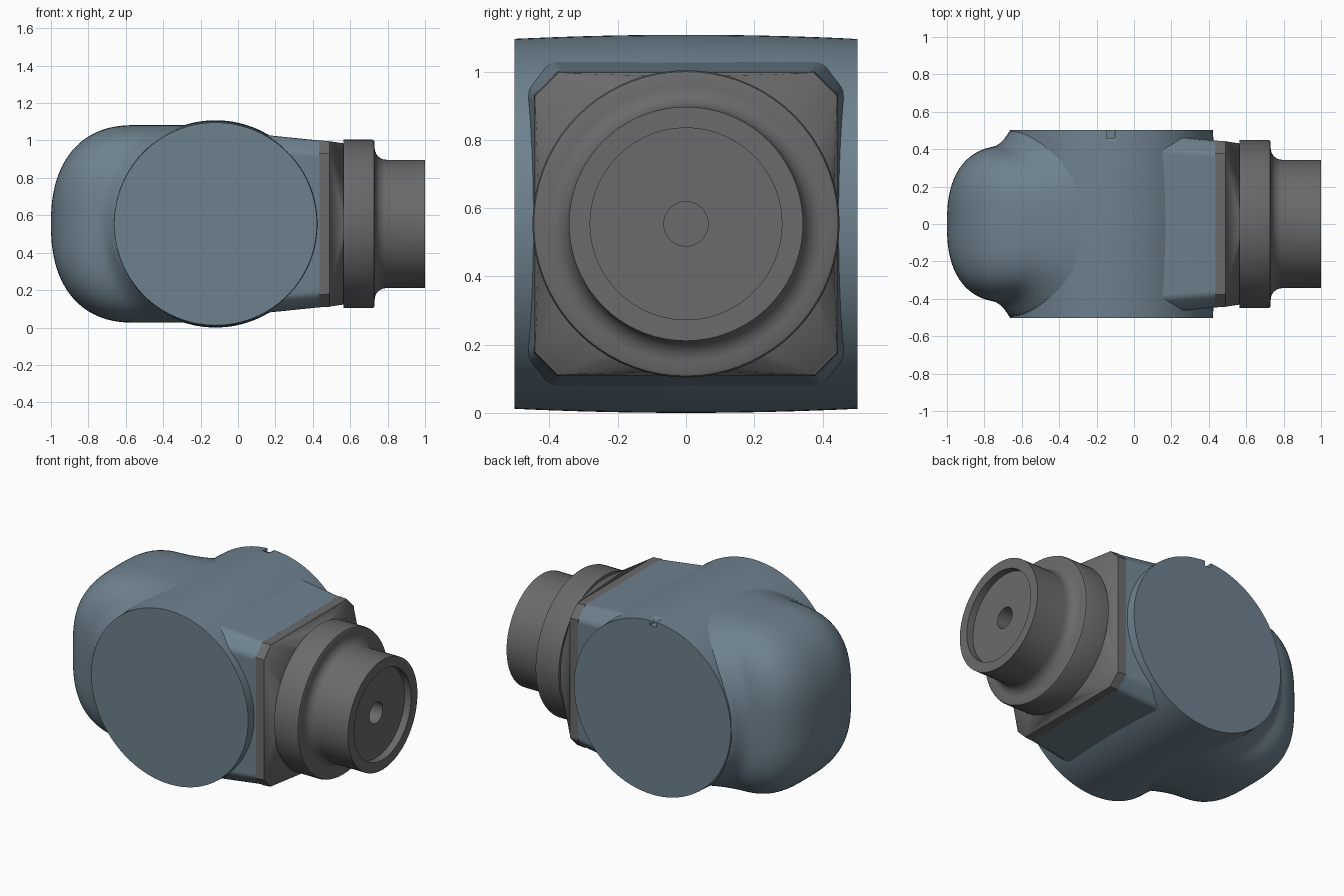
import bpy, bmesh, math
from math import cos, sin, pi, hypot
from mathutils import Vector

if "Cube" in bpy.data.objects:
    bpy.data.objects.remove(bpy.data.objects["Cube"])

CZ = 0.554          # height of the shared centre line
CX = -0.12          # drum axis position
SHELL = bpy.data.materials.new("blue_grey_shell")
SHELL.diffuse_color = (0.155, 0.222, 0.272, 1)
SHELL.use_nodes = True
SHELL.node_tree.nodes["Principled BSDF"].inputs["Base Color"].default_value = SHELL.diffuse_color
METAL = bpy.data.materials.new("dark_grey_metal")
METAL.diffuse_color = (0.145, 0.145, 0.145, 1)
METAL.use_nodes = True
METAL.node_tree.nodes["Principled BSDF"].inputs["Base Color"].default_value = METAL.diffuse_color


def finish(name, bm, mat=None, angle=30):
    """Turn a bmesh into an object: flat caps, smooth sides, sharp edges kept."""
    bmesh.ops.recalc_face_normals(bm, faces=bm.faces)
    for f in bm.faces:
        f.smooth = len(f.verts) <= 4
    for e in bm.edges:
        e.smooth = e.calc_face_angle(0) < math.radians(angle)
    me = bpy.data.meshes.new(name)
    bm.to_mesh(me)
    bm.free()
    ob = bpy.data.objects.new(name, me)
    bpy.context.collection.objects.link(ob)
    if mat:
        me.materials.append(mat)
    return ob


def loft(name, rings, mat=None, angle=30):
    """Skin equal-length rings of points and cap both ends."""
    bm = bmesh.new()
    vs = [[bm.verts.new(p) for p in r] for r in rings]
    n = len(vs[0])
    for a, b in zip(vs, vs[1:]):
        for i in range(n):
            bm.faces.new((a[i], a[(i + 1) % n], b[(i + 1) % n], b[i]))
    bm.faces.new(vs[0])
    bm.faces.new(vs[-1])
    return finish(name, bm, mat, angle)


def circle_x(x, r, n=72):
    return [(x, r * cos(2 * pi * i / n), CZ + r * sin(2 * pi * i / n)) for i in range(n)]


def circle_y(y, r, n=120):
    return [(CX + r * cos(2 * pi * i / n), y, CZ + r * sin(2 * pi * i / n)) for i in range(n)]


def octagon(x, h, c=0.068):
    k = h - c
    pts = [(h, -k), (h, k), (k, h), (-k, h), (-h, k), (-h, -k), (-k, -h), (k, -h)]
    return [Vector((x, y, CZ + z)) for y, z in pts]


def soften(ring, d):
    """Replace each corner of a ring by a short three-point curve."""
    out = []
    for i, p in enumerate(ring):
        a = p + (ring[i - 1] - p).normalized() * d
        b = p + (ring[(i + 1) % len(ring)] - p).normalized() * d
        out += [a, (a + 2 * p + b) / 4, b]
    return out


# Barrel drum, slightly fuller in the middle
W = 0.503
drum = loft("drum", [circle_y(W * t / 8, 0.554 - 0.012 * (t / 8) ** 2)
                     for t in range(-8, 9)], SHELL)

# Small locating notch on the top rear rim
bm = bmesh.new()
bmesh.ops.create_cube(bm, size=1)
for v in bm.verts:
    v.co = (-0.125 + v.co.x * 0.046, 0.505 + v.co.y * 0.09, 1.10 + v.co.z * 0.07)
for f in bm.faces:
    f.smooth = False
cutter = finish("notch_cutter", bm, SHELL)
cutter.hide_render = True
cutter.display_type = 'WIRE'
mod = drum.modifiers.new("notch", 'BOOLEAN')
mod.operation = 'DIFFERENCE'
mod.solver = 'EXACT'
mod.object = cutter


# Rounded rear pod, flaring into the drum
def dome(x, start, length, half, p):
    t = max(0, (start - x) / length)
    return half * max(0, 1 - t ** p) ** (1 / p)


def power(v, n=3.2):
    return math.copysign(abs(v) ** (2 / n), v)


rings = []
STEPS, SIDES = 72, 96
for s in range(1, STEPS + 1):
    x = -1 + 0.9 * (s / STEPS) ** 2
    hy, hz = dome(x, -0.66, 0.34, 0.42, 2.5), dome(x, -0.55, 0.45, 0.528, 2.35)
    ring = []
    for i in range(SIDES):
        a = 2 * pi * i / SIDES
        y, z = hy * power(cos(a)), hz * power(sin(a))
        gap = max(0, hypot(x - CX, z) - 0.535)
        reach = 0.10 + 0.05 * sin(a) ** 2
        y *= 1 + 0.23 * max(0, 1 - gap / reach) ** 2
        ring.append((x, max(-0.5, min(0.5, y)), CZ + z))
    rings.append(ring)
rings[0] = [(-1, p[1], p[2]) for p in rings[0]]
loft("rear_pod", rings, SHELL, 60)

# Tapered neck with softened chamfered corners
neck = loft("front_neck", [soften(octagon(x, h, c), 0.022) for x, h, c in
                           ((0.05, 0.485, 0.078), (0.19, 0.471, 0.075),
                            (0.435, 0.446, 0.068))], SHELL)
neck.modifiers.new("flat_sides", 'WEIGHTED_NORMAL').keep_sharp = True

# Grey mounting plate
loft("mounting_plate", [octagon(0.433, 0.446), octagon(0.49, 0.443)], METAL)

# Faceted transition from the plate to the round collar
bm = bmesh.new()
for p in octagon(0.489, 0.442) + circle_x(0.57, 0.43):
    bm.verts.new(p)
bmesh.ops.convex_hull(bm, input=bm.verts)
finish("plate_transition", bm, METAL, 30)

# Turned collar, nozzle, end recess and centre hole
profile = [(0.565, 0.43), (0.565, 0.45), (0.718, 0.45),
           (0.727, 0.446), (0.731, 0.437)]
profile += [(0.793 - 0.062 * cos(a * pi / 12), 0.405 - 0.062 * sin(a * pi / 12))
            for a in range(7)]
profile += [(1.0, 0.343), (1.0, 0.281), (0.955, 0.281), (0.955, 0.065), (0.86, 0.065)]
loft("collar_and_nozzle", [circle_x(x, r) for x, r in profile], METAL, 40)
